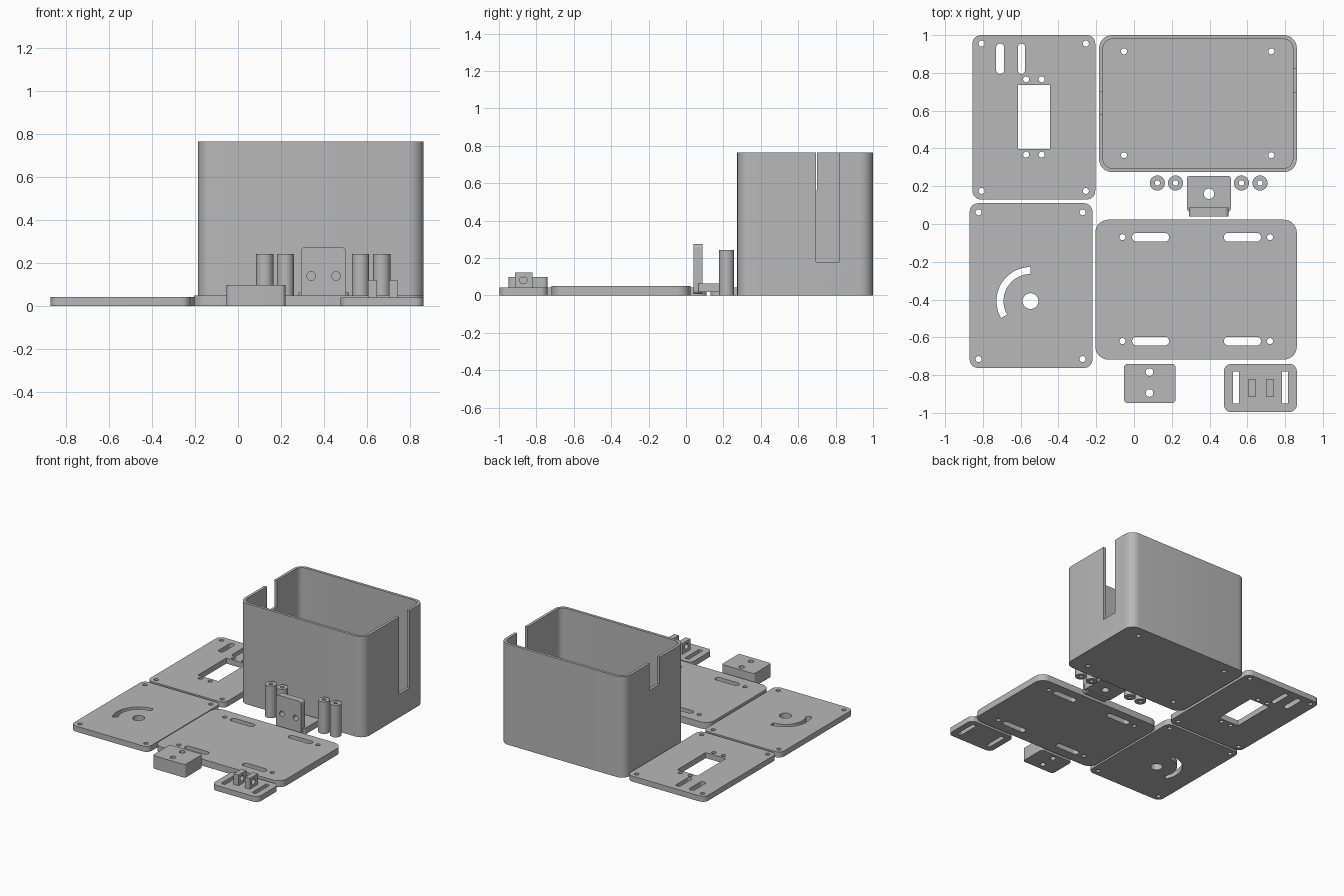
import bpy
from math import pi, sin, cos, radians
from mathutils import Matrix

cube = bpy.data.objects.get("Cube")
if cube:
    bpy.data.objects.remove(cube, do_unlink=True)

grey = bpy.data.materials.new("plain grey plastic")
grey.use_nodes = True
COLOUR = (0.48, 0.48, 0.48, 1)
grey.diffuse_color = COLOUR
grey.node_tree.nodes["Principled BSDF"].inputs["Base Color"].default_value = COLOUR


# Outline helpers, each giving a closed list of 2D points
def arc(cx, cy, r, a0, a1, n):
    return [(cx + r * cos(radians(a0 + (a1 - a0) * i / n)),
             cy + r * sin(radians(a0 + (a1 - a0) * i / n))) for i in range(n + 1)]


def rect(x0, x1, y0, y1, r=0):
    if r == 0:
        return [(x0, y0), (x1, y0), (x1, y1), (x0, y1)]
    corners = [(x1 - r, y1 - r), (x0 + r, y1 - r), (x0 + r, y0 + r), (x1 - r, y0 + r)]
    pts = []
    for k, (cx, cy) in enumerate(corners):
        pts += arc(cx, cy, r, 90 * k, 90 * k + 90, 8)
    return pts


def circle(x, y, r=0.016):
    return arc(x, y, r, 0, 360, 24)[:-1]


def slot(x0, x1, y0, y1):
    # The tiny inset keeps the two end arcs from sharing points
    return rect(x0, x1, y0, y1, min(x1 - x0, y1 - y0) / 2 - 0.0005)


def grid_holes(xs, ys, r=0.016):
    return [circle(x, y, r) for x in xs for y in ys]


def plate(name, outlines, z0, z1, turn=None):
    """Extrude filled outlines (first is the rim, the rest are holes)."""
    curve = bpy.data.curves.new(name, 'CURVE')
    curve.dimensions = '2D'
    curve.fill_mode = 'BOTH'
    curve.extrude = (z1 - z0) / 2
    for pts in outlines:
        spline = curve.splines.new('POLY')
        spline.points.add(len(pts) - 1)
        for p, (x, y) in zip(spline.points, pts):
            p.co = (x, y, 0, 1)
        spline.use_cyclic_u = True
    temp = bpy.data.objects.new(name + " outline", curve)
    bpy.context.collection.objects.link(temp)
    deps = bpy.context.evaluated_depsgraph_get()
    mesh = bpy.data.meshes.new_from_object(temp.evaluated_get(deps))
    bpy.data.objects.remove(temp, do_unlink=True)
    bpy.data.curves.remove(curve)
    mesh.transform(Matrix.Translation((0, 0, (z0 + z1) / 2)))
    if turn:
        mesh.transform(turn)
    return finish(name, mesh)


def finish(name, mesh):
    import bmesh
    bm = bmesh.new()
    bm.from_mesh(mesh)
    bmesh.ops.remove_doubles(bm, verts=bm.verts, dist=0.0001)
    bmesh.ops.recalc_face_normals(bm, faces=bm.faces)
    bm.to_mesh(mesh)
    bm.free()
    mesh.materials.clear()
    mesh.materials.append(grey)
    mesh.shade_smooth()
    mesh.set_sharp_from_angle(angle=radians(30))
    obj = bpy.data.objects.new(name, mesh)
    bpy.context.collection.objects.link(obj)
    return obj


def cut(obj, cutters):
    for c in cutters:
        mod = obj.modifiers.new(c.name, 'BOOLEAN')
        mod.operation = 'DIFFERENCE'
        mod.solver = 'EXACT'
        mod.object = c
    deps = bpy.context.evaluated_depsgraph_get()
    mesh = bpy.data.meshes.new_from_object(obj.evaluated_get(deps))
    obj.modifiers.clear()
    obj.data = mesh
    mesh.shade_smooth()
    mesh.set_sharp_from_angle(angle=radians(30))
    for c in cutters:
        bpy.data.objects.remove(c, do_unlink=True)


# Open box with a cable slot in each end wall
X0, X1, Y0, Y1, TOP, WALL = -0.185, 0.862, 0.274, 1.0, 0.764, 0.021
box = plate("open_box", [rect(X0, X1, Y0, Y1, 0.07)]
            + grid_holes((-0.053, 0.727), (0.364, 0.914)), 0, TOP)
cut(box, [
    plate("cavity", [rect(X0 + WALL, X1 - WALL, Y0 + WALL, Y1 - WALL, 0.05)], 0.025, 1),
    plate("long_slot", [rect(X1 - 0.06, X1 + 0.1, 0.695, 0.82)], 0.178, 1),
    plate("short_slot", [rect(X0 - 0.1, X0 + 0.06, 0.58, 0.70)], 0.56, 1)])

# Panel with a rectangular window, two slots and screw holes
plate("window_panel", [rect(-0.855, -0.205, 0.13, 1.0, 0.045),
                       rect(-0.614, -0.444, 0.398, 0.737),
                       slot(-0.73, -0.688, 0.795, 0.955),
                       slot(-0.614, -0.577, 0.795, 0.955)]
      + grid_holes((-0.807, -0.255), (0.175, 0.955))
      + grid_holes((-0.571, -0.489), (0.367, 0.766)), 0, 0.042)

# Panel with a shaft hole and a curved slot
CX, CY = -0.548, -0.408
curved_slot = arc(CX, CY, 0.18, 90, 210, 24) + arc(CX, CY, 0.143, 210, 90, 24)
plate("dial_panel", [rect(-0.87, -0.22, -0.762, 0.11, 0.045),
                     circle(CX, CY, 0.042), curved_slot]
      + grid_holes((-0.823, -0.272), (-0.715, 0.062)), 0, 0.042)

# Base plate with four long slots
base_slots = [slot(x, x + 0.196, y - 0.023, y + 0.023)
              for x in (-0.01, 0.476) for y in (-0.07, -0.62)]
plate("base_plate", [rect(-0.205, 0.862, -0.718, 0.023, 0.07)] + base_slots
      + grid_holes((-0.061, 0.72), (-0.62, -0.07)), 0, 0.05)

# Spacer block
plate("spacer_block", [rect(-0.053, 0.22, -0.948, -0.74, 0.02)]
      + grid_holes((0.082,), (-0.895, -0.784), 0.02), 0, 0.099)

# Strap mount with two pierced lugs
plate("strap_mount", [rect(0.476, 0.862, -0.996, -0.74, 0.04),
                      rect(0.524, 0.556, -0.95, -0.78),
                      rect(0.783, 0.815, -0.95, -0.78)], 0, 0.041)
along_x = Matrix.Rotation(pi / 2, 4, 'Z') @ Matrix.Rotation(pi / 2, 4, 'X')
for side, x in (("right", 0.604), ("left", 0.70)):
    plate("strap_lug_" + side, [rect(-0.915, -0.82, 0.04, 0.122),
                                circle(-0.87, 0.082, 0.02)], x, x + 0.04, along_x)

# Angle bracket: foot and upright
plate("bracket_foot", [rect(0.28, 0.513, 0.066, 0.255, 0.015),
                       circle(0.397, 0.16, 0.028)], 0.017, 0.064)
along_y = Matrix.Rotation(pi / 2, 4, 'X')
plate("bracket_upright", [rect(0.292, 0.5, 0.008, 0.274, 0.02)]
      + grid_holes((0.34, 0.455), (0.14,), 0.02), -0.088, -0.04, along_y)

# Hollow standoffs
for i, x in enumerate((0.124, 0.22, 0.569, 0.667)):
    plate(f"standoff_{i + 1}", [circle(x, 0.217, 0.04), circle(x, 0.217, 0.014)], 0, 0.243)
